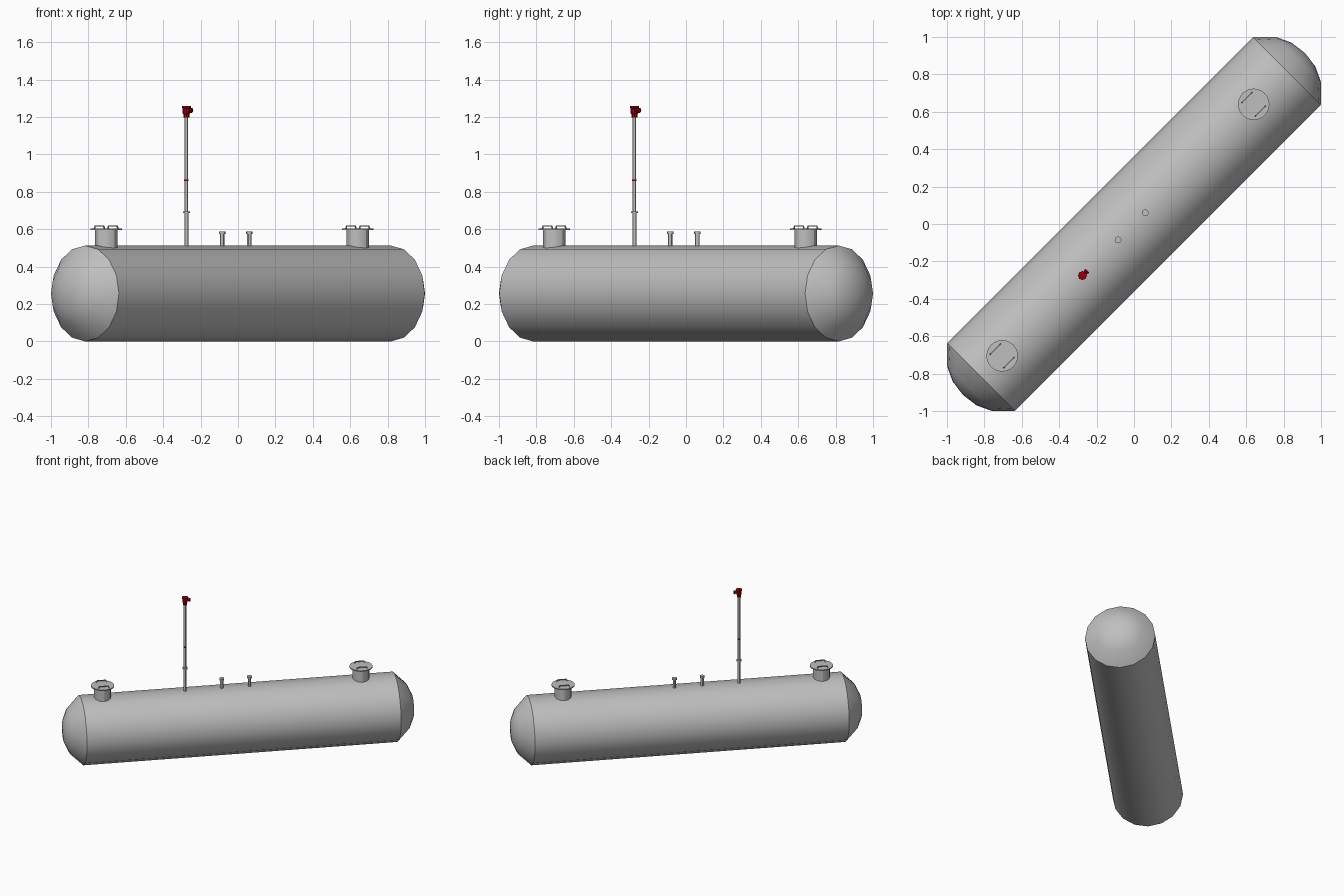
import bpy, math
from mathutils import Matrix, Vector

if "Cube" in bpy.data.objects:
    bpy.data.objects.remove(bpy.data.objects["Cube"], do_unlink=True)

# The tank is laid out along x, then everything is turned to the diagonal.
TURN = Matrix.Rotation(math.radians(45), 4, "Z")
R = 0.256
HALF = 1.156


def material(name, color):
    m = bpy.data.materials.new(name)
    m.use_nodes = True
    m.diffuse_color = color
    m.node_tree.nodes["Principled BSDF"].inputs["Base Color"].default_value = color
    return m


steel = material("grey steel", (0.52, 0.52, 0.52, 1))
red = material("dark red", (0.30, 0.0, 0.004, 1))


def make(name, verts, faces, mat, place):
    mesh = bpy.data.meshes.new(name)
    mesh.from_pydata(verts, [], faces)
    mesh.transform(TURN @ place)
    mesh.materials.append(mat)
    obj = bpy.data.objects.new(name, mesh)
    bpy.context.collection.objects.link(obj)
    bpy.ops.object.select_all(action="DESELECT")
    obj.select_set(True)
    bpy.context.view_layer.objects.active = obj
    bpy.ops.object.shade_smooth_by_angle(angle=math.radians(30))
    return obj


def lathe(name, profile, sides, mat, place):
    """Turn (radius, height) points round z; zero radius closes to a tip."""
    verts, rings, faces = [], [], []
    for r, h in profile:
        count = sides if r > 0 else 1
        rings.append([len(verts) + i for i in range(count)])
        for i in range(count):
            a = math.tau * i / sides
            verts.append((r * math.cos(a), r * math.sin(a), h))
    for low, high in zip(rings, rings[1:]):
        for i in range(sides):
            j = (i + 1) % sides
            if len(low) == 1:
                faces.append((low[0], high[j], high[i]))
            elif len(high) == 1:
                faces.append((low[i], low[j], high[0]))
            else:
                faces.append((low[i], low[j], high[j], high[i]))
    if len(rings[0]) > 1:
        faces.append(rings[0][::-1])
    if len(rings[-1]) > 1:
        faces.append(rings[-1])
    return make(name, verts, faces, mat, place)


def at(x, y=0, z=0):
    return Matrix.Translation((x, y, z))


# Shell with a shallow dome at each end
dome = [(R, 0), (0.17, 0.088), (0.09, 0.125), (0, 0.137)]
shell = [(r, -HALF - d) for r, d in reversed(dome)] + [(r, HALF + d) for r, d in dome]
lathe("tank_shell", shell, 16, steel, at(0, 0, R) @ Matrix.Rotation(math.pi / 2, 4, "Y"))


def handle(name, x, y, z):
    """Bent rod handle standing on a lid."""
    path = [(-0.041, 0), (-0.034, 0.017), (0.034, 0.017), (0.041, 0)]
    t = 0.003
    verts, faces = [], []
    for px, pz in path:
        inner = px * 0.9
        verts += [(px, -t, pz), (px, t, pz), (inner, t, pz - 2 * t), (inner, -t, pz - 2 * t)]
    for s in range(len(path) - 1):
        for i in range(4):
            j = (i + 1) % 4
            faces.append((4 * s + i, 4 * s + j, 4 * s + 4 + j, 4 * s + 4 + i))
    make(name, verts, faces, steel, at(x, y, z))


# Manholes: neck, overhanging lid and two handles
for label, x in (("left", 0.905), ("right", -0.997)):
    lathe(label + "_manhole_neck", [(0.062, 0.47), (0.062, 0.597)], 12, steel, at(x))
    lathe(label + "_manhole_lid", [(0.084, 0.595), (0.084, 0.603)], 24, steel, at(x))
    for side in (-1, 1):
        handle(f"{label}_lid_handle_{'front' if side < 0 else 'back'}", x, side * 0.051, 0.603)

# Two short capped pipes
for label, x in (("left", 0.085), ("right", -0.12)):
    lathe(label + "_short_pipe",
          [(0.012, 0.49), (0.012, 0.575), (0.018, 0.575), (0.018, 0.588)], 12, steel, at(x))

# Tall vent pipe with collar, red band and red valve head
pole = at(-0.39)
lathe("vent_pipe_lower", [(0.012, 0.49), (0.012, 0.69)], 12, steel, pole)
lathe("vent_pipe_upper", [(0.010, 0.69), (0.010, 1.205)], 12, steel, pole)
lathe("vent_pipe_collar", [(0.019, 0.685), (0.019, 0.695)], 12, steel, pole)
lathe("vent_pipe_band", [(0.0125, 0.857), (0.0125, 0.866)], 12, red, pole)
lathe("valve_head", [(0.016, 1.198), (0.016, 1.214), (0.020, 1.220), (0.020, 1.246),
                     (0.024, 1.248), (0.024, 1.258)], 8, red, pole)
lathe("valve_outlet", [(0.010, 0), (0.010, 0.026), (0.014, 0.026), (0.014, 0.038)], 8, red,
      at(-0.39, 0, 1.235) @ Matrix.Rotation(math.pi / 2, 4, "Y"))
